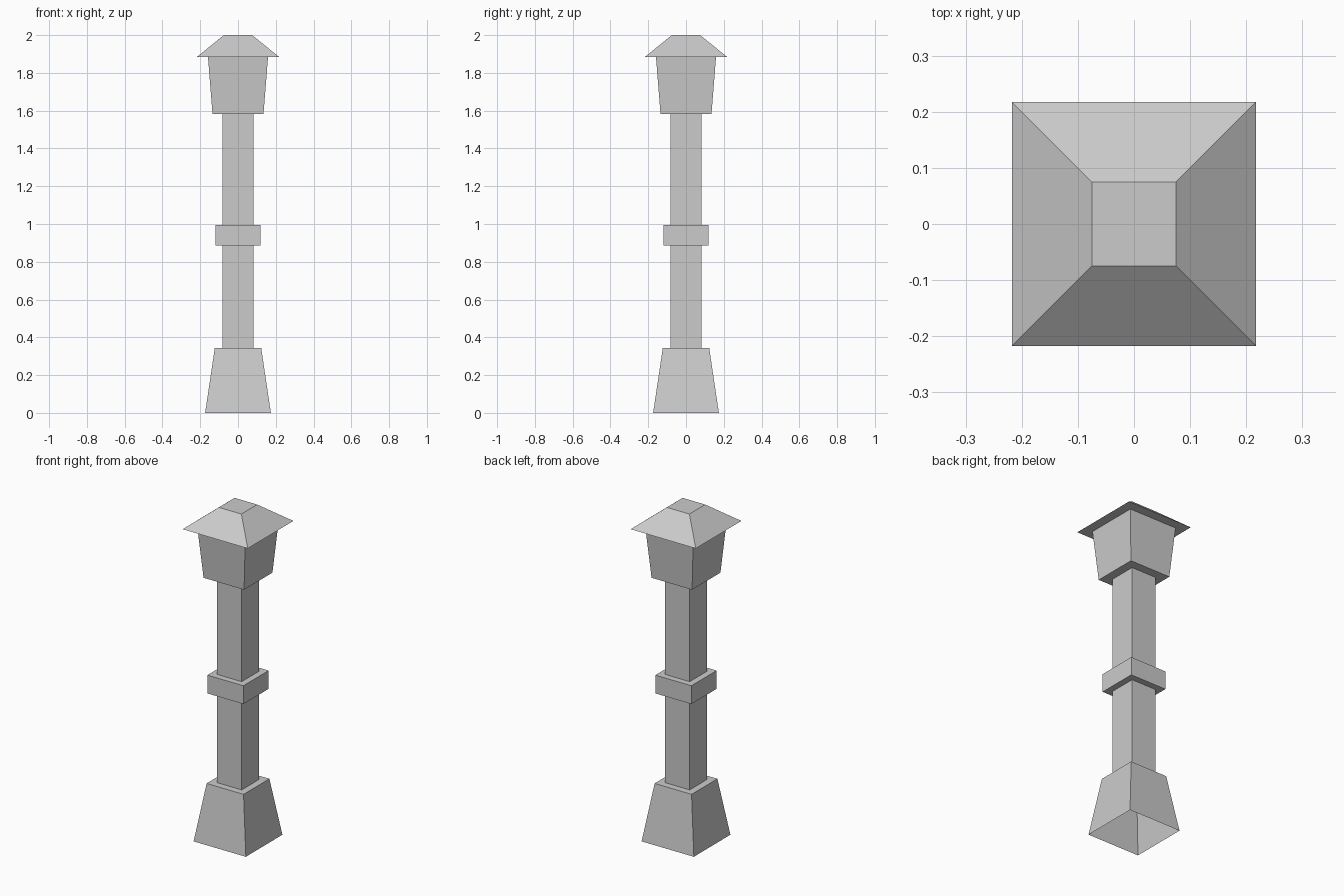
import bpy
import bmesh

cube = bpy.data.objects.get("Cube")
if cube:
    bpy.data.objects.remove(cube, do_unlink=True)

stone = bpy.data.materials.new("grey stone")
stone.use_nodes = True
colour = (0.6, 0.6, 0.6, 1)
stone.diffuse_color = colour
stone.node_tree.nodes["Principled BSDF"].inputs["Base Color"].default_value = colour


def square_shell(name, profile, cap_top=False):
    """Join square rings, each given as (half width, height), into a shell."""
    bm = bmesh.new()
    rings = [[bm.verts.new((sx * half, sy * half, z))
              for sx, sy in ((-1, -1), (1, -1), (1, 1), (-1, 1))]
             for half, z in profile]
    for low, high in zip(rings, rings[1:]):
        for i in range(4):
            j = (i + 1) % 4
            bm.faces.new((low[i], low[j], high[j], high[i]))
    if cap_top:
        bm.faces.new(rings[-1])
    mesh = bpy.data.meshes.new(name)
    bm.to_mesh(mesh)
    bm.free()
    mesh.materials.append(stone)
    obj = bpy.data.objects.new(name, mesh)
    bpy.context.collection.objects.link(obj)
    return obj


SHAFT = 0.082
BASE_TOP, COLLAR_LOW, COLLAR_TOP = 0.343, 0.885, 0.995
HEAD_LOW, EAVES = 1.583, 1.885

# Hollow flared foot, open underneath
square_shell("base", [(0.174, 0), (0.123, BASE_TOP), (SHAFT, BASE_TOP)])

# Square shaft, interrupted by the collar
square_shell("lower_shaft", [(SHAFT, BASE_TOP), (SHAFT, COLLAR_LOW)])
square_shell("collar", [(SHAFT, COLLAR_LOW), (0.12, COLLAR_LOW),
                        (0.12, COLLAR_TOP), (SHAFT, COLLAR_TOP)])
square_shell("upper_shaft", [(SHAFT, COLLAR_TOP), (SHAFT, HEAD_LOW)])

# Head widening upwards, under an overhanging hipped cap
square_shell("head", [(SHAFT, HEAD_LOW), (0.135, HEAD_LOW), (0.159, EAVES)])
square_shell("roof_cap", [(0.159, EAVES), (0.217, EAVES), (0.075, 2)], cap_top=True)
